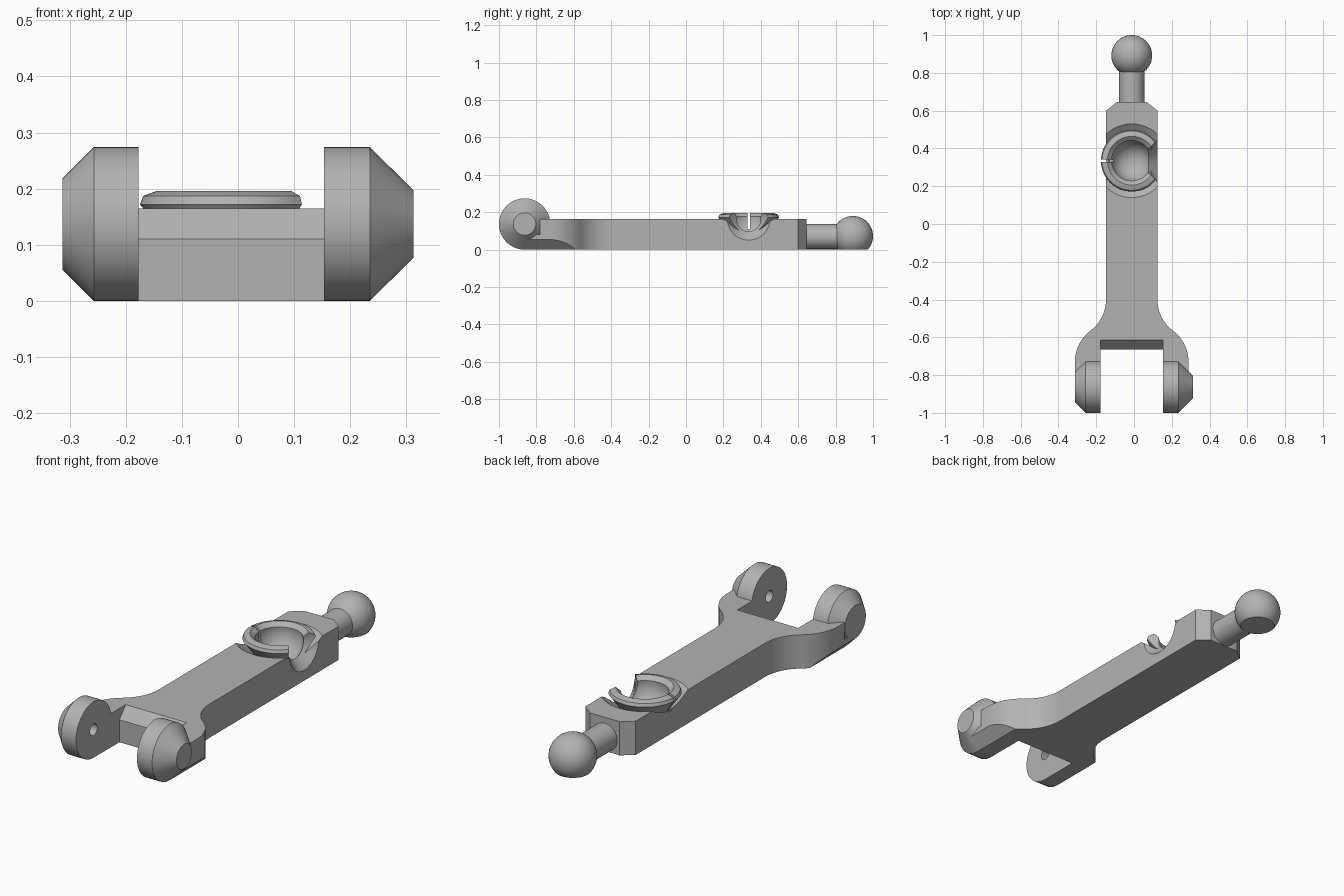
import bpy, bmesh, math
from mathutils import Matrix, Vector

if "Cube" in bpy.data.objects:
    bpy.data.objects.remove(bpy.data.objects["Cube"])

grey = bpy.data.materials.new("light grey")
grey.use_nodes = True
COLOUR = (0.45, 0.45, 0.45, 1)
grey.diffuse_color = COLOUR
grey.node_tree.nodes["Principled BSDF"].inputs["Base Color"].default_value = COLOUR

CX = -0.012      # centre line of the arm
SOCKET_Y = 0.335
TOP = 0.165


def finish(name, bm):
    bmesh.ops.recalc_face_normals(bm, faces=bm.faces)
    mesh = bpy.data.meshes.new(name)
    bm.to_mesh(mesh)
    bm.free()
    mesh.materials.append(grey)
    obj = bpy.data.objects.new(name, mesh)
    bpy.context.collection.objects.link(obj)
    return obj


def prism(name, points, axis, lo, hi):
    """Extrude a 2D outline along an axis (the two other axes in order)."""
    bm = bmesh.new()
    verts = []
    for p in points:
        co = list(p)
        co.insert(axis, lo)
        verts.append(bm.verts.new(co))
    face = bm.faces.new(verts)
    new = bmesh.ops.extrude_face_region(bm, geom=[face])["geom"]
    shift = Vector((0, 0, 0))
    shift[axis] = hi - lo
    bmesh.ops.translate(bm, vec=shift, verts=[v for v in new if isinstance(v, bmesh.types.BMVert)])
    return finish(name, bm)


def lathe(name, profile, matrix, steps=64):
    """Turn a (radius, height) profile about local z."""
    bm = bmesh.new()
    verts = [bm.verts.new((r, 0, h)) for r, h in profile]
    edges = [bm.edges.new(pair) for pair in zip(verts, verts[1:])]
    bmesh.ops.spin(bm, geom=verts + edges, cent=(0, 0, 0), axis=(0, 0, 1),
                   angle=2 * math.pi, steps=steps, use_merge=False)
    bmesh.ops.remove_doubles(bm, verts=bm.verts, dist=1e-5)
    bm.transform(matrix)
    return finish(name, bm)


def combine(target, tool, operation="DIFFERENCE"):
    mod = target.modifiers.new("shape", "BOOLEAN")
    mod.operation, mod.solver, mod.object = operation, "EXACT", tool
    bpy.context.view_layer.objects.active = target
    bpy.ops.object.modifier_apply(modifier=mod.name)
    bpy.data.objects.remove(tool)


def along(x, y, z, angle=0, axis="Y"):
    return Matrix.Translation((x, y, z)) @ Matrix.Rotation(math.radians(angle), 4, axis)


# Arm outline: chamfered tip, straight shank, S-curved fork shoulders
half = [(0.08, 0.645), (0.136, 0.6)]
R, SWEEP, N = 0.206, math.radians(53.2), 12
for i in range(N + 1):
    a = SWEEP * i / N
    half.append((0.136 + R * (1 - math.cos(a)), -0.4 - R * math.sin(a)))
for i in range(N - 1, -1, -1):
    a = SWEEP * i / N
    half.append((0.301 - R * (1 - math.cos(a)), -0.73 + R * math.sin(a)))
half.append((0.301, -0.863))
outline = [(CX + x, y) for x, y in half] + [(CX - x, y) for x, y in reversed(half)]
arm = prism("arm", outline, 2, 0, TOP)

# Fork slot with sloped inner edge
combine(arm, prism("slot", [(-1.1, -0.1), (-0.665, -0.1), (-0.665, 0.11),
                            (-0.615, TOP), (-0.57, 0.2145), (-1.1, 0.2145)], 0, -0.177, 0.153))
# Clear the upper fork ends, and bevel their lower outer edges
combine(arm, prism("end_clearance", [(-1, 0.08), (-0.78, 0.08), (-0.78, 0.3), (-1, 0.3)], 0, -0.5, 0.5))
for side, start in ((-1, 0.257), (1, 0.235)):
    combine(arm, prism("bevel", [(side * (start - 0.05), -0.05), (side * (start + 0.15), -0.05),
                                 (side * (start + 0.15), 0.15)], 1, -1, -0.5))

# Socket: relief around the cup, cup with lip, bowl, flared side opening, slit
place = along(CX, SOCKET_Y, 0)
combine(arm, lathe("relief", [(0, 0.1), (0.11, 0.1), (0.195, TOP), (0.26, 0.215), (0, 0.215)], place))
combine(arm, lathe("cup", [(0, 0.07), (0.11, 0.07), (0.115, 0.105), (0.158, 0.166), (0.163, 0.172),
                           (0.157, 0.187), (0.133, 0.196), (0, 0.196)], place), "UNION")
bowl = [(0.108 * math.sin(a), 0.158 - 0.108 * math.cos(a))
        for a in (math.radians(100) * i / 18 for i in range(19))]
combine(arm, lathe("bowl", bowl + [(0.13, 0.197), (0.13, 0.25), (0, 0.25)], place))
combine(arm, lathe("opening", [(0, 0), (0.2, 0.2), (0, 0.2)], along(0.01, SOCKET_Y, TOP, 90)))
combine(arm, prism("slit", [(SOCKET_Y - 0.006, 0.11), (SOCKET_Y + 0.006, 0.11),
                            (SOCKET_Y + 0.006, 0.3), (SOCKET_Y - 0.006, 0.3)], 0, -0.25, -0.08))

# Fork hubs with a pivot hole on the inner face and a conical outer face
hubs = []
for name, x, angle, rim, depth, tip in (("right_hub", -0.177, -90, 0.08, 0.136, 0.081),
                                        ("left_hub", 0.153, 90, 0.082, 0.16, 0.06)):
    hubs.append(lathe(name, [(0, 0.06), (0.028, 0.05), (0.028, 0), (0.137, 0), (0.137, rim),
                             (tip, depth), (0, depth)], along(x, -0.863, 0.137, angle)))

# Neck and ball, the ball flattened underneath
neck = lathe("neck", [(0, 0), (0.067, 0), (0.067, 0.23), (0, 0.23)],
             along(CX, 0.6, 0.069, -90, "X"), 48)
bm = bmesh.new()
bmesh.ops.create_uvsphere(bm, u_segments=48, v_segments=32, radius=0.108)
bmesh.ops.translate(bm, vec=(CX, 0.892, 0.072), verts=bm.verts)
cut = bmesh.ops.bisect_plane(bm, geom=bm.verts[:] + bm.edges[:] + bm.faces[:],
                             plane_co=(0, 0, 0), plane_no=(0, 0, -1), clear_outer=True)
bmesh.ops.holes_fill(bm, edges=[e for e in bm.edges if e.is_boundary], sides=0)
ball = finish("ball", bm)

# Smooth shading with sharp edges kept
bpy.ops.object.select_all(action="DESELECT")
for obj in [arm, neck, ball] + hubs:
    obj.select_set(True)
bpy.context.view_layer.objects.active = arm
bpy.ops.object.shade_smooth_by_angle(angle=math.radians(25))
